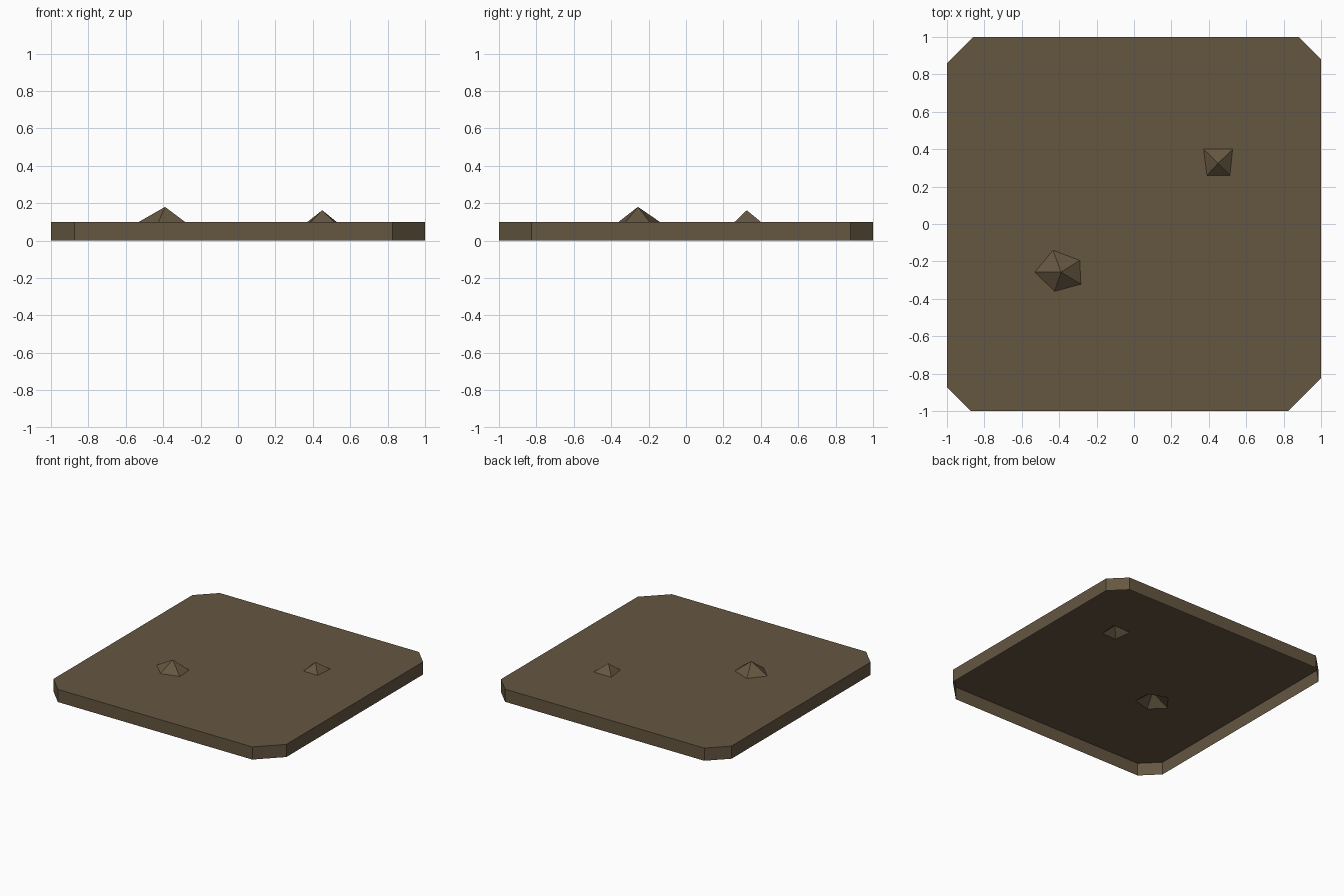
import bpy, bmesh

cube = bpy.data.objects.get("Cube")
if cube:
    bpy.data.objects.remove(cube, do_unlink=True)

TOP = 0.1

# One earthy brown for everything
earth = bpy.data.materials.new("earth_brown")
earth.use_nodes = True
brown = (0.130, 0.094, 0.053, 1)
earth.diffuse_color = brown
bsdf = next(n for n in earth.node_tree.nodes if n.type == 'BSDF_PRINCIPLED')
bsdf.inputs["Base Color"].default_value = brown
bsdf.inputs["Roughness"].default_value = 0.9


def finish(bm, name):
    mesh = bpy.data.meshes.new(name)
    bm.to_mesh(mesh)
    bm.free()
    mesh.materials.append(earth)
    obj = bpy.data.objects.new(name, mesh)
    bpy.context.collection.objects.link(obj)
    return obj


def ring(bm, points, z):
    return [bm.verts.new((x, y, z)) for x, y in points]


def loop_pairs(verts):
    return list(zip(verts, verts[1:] + verts[:1]))


# Outlines, all counter-clockwise
def clipped_square(front_left, front_right, back_right, back_left):
    """Square of side 2 with each corner cut by its own amount."""
    a, b, c, d = front_left, front_right, back_right, back_left
    return [(-1, a - 1), (a - 1, -1), (1 - b, -1), (1, b - 1),
            (1, 1 - c), (1 - c, 1), (d - 1, 1), (-1, 1 - d)]


outline = clipped_square(0.127, 0.175, 0.12, 0.14)
large_base = [(-0.53, -0.257), (-0.425, -0.36), (-0.284, -0.322),
              (-0.29, -0.195), (-0.433, -0.14)]
small_base = [(0.39, 0.26), (0.513, 0.26), (0.527, 0.4), (0.372, 0.4)]

# Ground slab: open underneath, with openings below the hollow mounds
bm = bmesh.new()
rim = ring(bm, outline, TOP)
foot = ring(bm, outline, 0)
edges = []
for loop in (rim, ring(bm, large_base, TOP), ring(bm, small_base, TOP)):
    edges += [bm.edges.new(pair) for pair in loop_pairs(loop)]
bmesh.ops.triangle_fill(bm, edges=edges, use_beauty=True, normal=(0, 0, 1))
bm.normal_update()
for face in bm.faces:
    if face.normal.z < 0:
        face.normal_flip()
for (f0, f1), (r0, r1) in zip(loop_pairs(foot), loop_pairs(rim)):
    bm.faces.new((f0, f1, r1, r0))
finish(bm, "ground_slab")


# Hollow faceted mounds on the slab
def mound(name, base, apex):
    bm = bmesh.new()
    tip = bm.verts.new(apex)
    for a, b in loop_pairs(ring(bm, base, TOP)):
        bm.faces.new((a, b, tip))
    finish(bm, name)


mound("large_mound", large_base, (-0.39, -0.257, 0.18))
mound("small_mound", small_base, (0.45, 0.325, 0.162))
